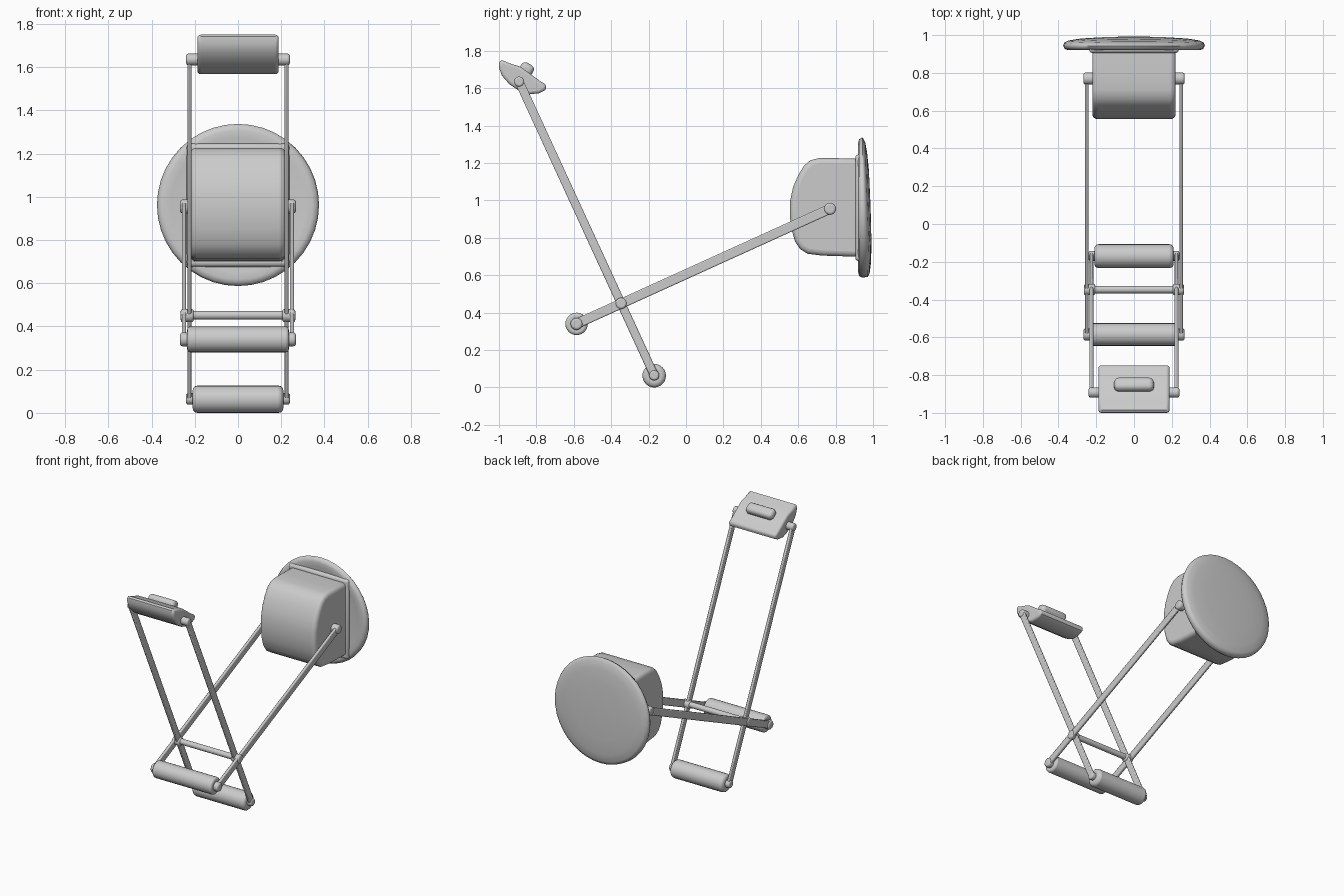
import bpy, bmesh, math
from mathutils import Vector, Matrix

if "Cube" in bpy.data.objects:
    bpy.data.objects.remove(bpy.data.objects["Cube"])


def finish(name, bm, bevel=0.0, segments=3, bevel_angle=50, smooth=40):
    bmesh.ops.recalc_face_normals(bm, faces=bm.faces)
    me = bpy.data.meshes.new(name)
    bm.to_mesh(me)
    bm.free()
    ob = bpy.data.objects.new(name, me)
    bpy.context.collection.objects.link(ob)
    bpy.ops.object.select_all(action='DESELECT')
    ob.select_set(True)
    bpy.context.view_layer.objects.active = ob
    if bevel:
        mod = ob.modifiers.new("Bevel", 'BEVEL')
        mod.width = bevel
        mod.segments = segments
        mod.limit_method = 'ANGLE'
        mod.angle_limit = math.radians(bevel_angle)
    bpy.ops.object.shade_smooth_by_angle(angle=math.radians(smooth))
    return ob


def extrude_x(name, profile, half, **kw):
    """Side profile of (y, z) points extruded across x."""
    bm = bmesh.new()
    face = bm.faces.new([bm.verts.new((-half, y, z)) for y, z in profile])
    ext = bmesh.ops.extrude_face_region(bm, geom=[face])
    verts = [v for v in ext['geom'] if isinstance(v, bmesh.types.BMVert)]
    bmesh.ops.translate(bm, verts=verts, vec=(2 * half, 0, 0))
    return finish(name, bm, **kw)


def rod_x(name, x0, x1, y, z, r, bevel, sides=24):
    """Cylinder lying along x."""
    bm = bmesh.new()
    mat = Matrix.Translation(((x0 + x1) / 2, y, z)) @ Matrix.Rotation(math.pi / 2, 4, 'Y')
    bmesh.ops.create_cone(bm, cap_ends=True, segments=sides, radius1=r, radius2=r,
                          depth=abs(x1 - x0), matrix=mat)
    return finish(name, bm, bevel=bevel)


def flat_bar(name, x, p, q, thick, width):
    """Flat bar in the yz plane running from p to q."""
    d = Vector((0, q[0] - p[0], q[1] - p[1]))
    rot = Matrix.Rotation(math.atan2(d.z, d.y), 4, 'X')
    mid = Matrix.Translation((x, (p[0] + q[0]) / 2, (p[1] + q[1]) / 2))
    bm = bmesh.new()
    bmesh.ops.create_cube(bm, size=1, matrix=mid @ rot @ Matrix.Diagonal(
        (thick, d.length + width * 0.8, width, 1)))
    return finish(name, bm, bevel=0.006, segments=2)


# Crossing side frames with pivot bosses at both ends
inner = ((-0.17, 0.065), (-0.892, 1.635))
outer = ((-0.585, 0.34), (0.77, 0.955))
for side, s in (("left", -1), ("right", 1)):
    flat_bar(f"{side}_inner_bar", s * 0.225, *inner, 0.019, 0.046)
    flat_bar(f"{side}_outer_bar", s * 0.25, *outer, 0.02, 0.052)
    for where, (y, z) in zip(("lower", "upper"), inner):
        rod_x(f"{side}_{where}_inner_boss", s * 0.17, s * 0.24, y, z, 0.027, 0.01)
    for where, (y, z) in zip(("lower", "upper"), outer):
        rod_x(f"{side}_{where}_outer_boss", s * 0.21, s * 0.268, y, z, 0.032, 0.012)
    rod_x(f"{side}_pivot_boss", s * 0.205, s * 0.265, -0.347, 0.45, 0.03, 0.01)

# Cross rod and the two rollers
rod_x("pivot_cross_rod", -0.25, 0.25, -0.347, 0.452, 0.02, 0.004, 16)
rod_x("floor_roller", -0.21, 0.21, -0.17, 0.063, 0.063, 0.022)
rod_x("rear_roller", -0.235, 0.235, -0.585, 0.34, 0.06, 0.014)

# Wedge-shaped head block with a raised button
extrude_x("head_block", [(-0.985, 1.75), (-0.94, 1.732), (-0.885, 1.715), (-0.83, 1.675),
                         (-0.78, 1.638), (-0.745, 1.618), (-0.752, 1.59), (-0.785, 1.573),
                         (-0.84, 1.567), (-0.89, 1.585), (-0.945, 1.622), (-0.985, 1.668),
                         (-1.0, 1.71), (-0.998, 1.742)],
          0.188, bevel=0.016, bevel_angle=60)
bm = bmesh.new()
bmesh.ops.create_cube(bm, size=1, matrix=Matrix.Translation((0, -0.855, 1.697))
                      @ Matrix.Rotation(math.radians(-32), 4, 'X')
                      @ Matrix.Diagonal((0.21, 0.074, 0.075, 1)))
finish("head_button", bm, bevel=0.025, segments=4)

# Rounded housing and its flange
extrude_x("housing", [(0.95, 1.222), (0.80, 1.226), (0.71, 1.226), (0.665, 1.215), (0.63, 1.185),
                      (0.60, 1.135), (0.572, 1.07), (0.557, 1.0), (0.555, 0.92), (0.563, 0.85),
                      (0.583, 0.78), (0.61, 0.74), (0.65, 0.715), (0.73, 0.705), (0.95, 0.698)],
          0.221, bevel=0.028, segments=4, bevel_angle=60)
bm = bmesh.new()
bmesh.ops.create_cube(bm, size=1, matrix=Matrix.Translation((0, 0.925, 0.961))
                      @ Matrix.Diagonal((0.475, 0.04, 0.57, 1)))
finish("housing_flange", bm, bevel=0.018)

# Large round plate, lathed about y, with a slight backward lean
bm = bmesh.new()
lathe = [(0, 0.93), (0.25, 0.93), (0.31, 0.924), (0.345, 0.92), (0.366, 0.926), (0.375, 0.943),
         (0.37, 0.96), (0.35, 0.97), (0.30, 0.978), (0.20, 0.985), (0, 0.987)]
verts = [bm.verts.new((r, y, 0)) for r, y in lathe]
edges = [bm.edges.new(e) for e in zip(verts, verts[1:])]
bmesh.ops.spin(bm, geom=verts + edges, cent=(0, 0, 0), axis=(0, 1, 0),
               angle=2 * math.pi, steps=40, use_merge=True)
bmesh.ops.remove_doubles(bm, verts=bm.verts, dist=1e-4)
for v in bm.verts:
    if v.co.y > 0.95:
        v.co.y -= v.co.z * 0.035
    v.co.z += 0.962
finish("round_plate", bm, smooth=60)
